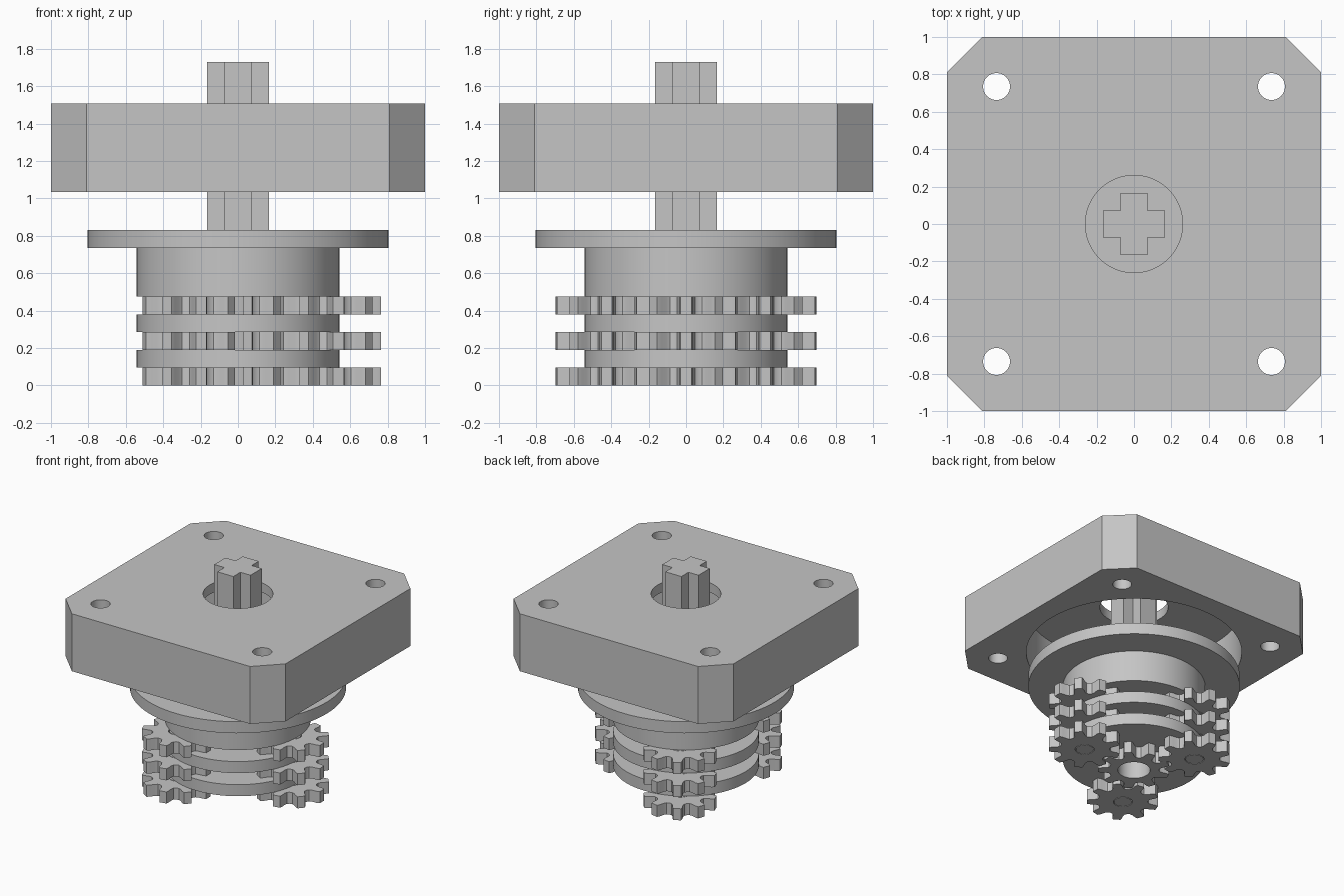
import bpy, bmesh
from math import sin, cos, pi, radians

cube = bpy.data.objects.get("Cube")
if cube:
    bpy.data.objects.remove(cube, do_unlink=True)

grey = bpy.data.materials.new("machined_grey")
grey.use_nodes = True
COLOUR = (0.56, 0.56, 0.56, 1)
grey.diffuse_color = COLOUR
grey.node_tree.nodes["Principled BSDF"].inputs["Base Color"].default_value = COLOUR


def prism(name, outline, z0, z1, at=(0, 0)):
    """Extrude a flat outline from z0 up to z1."""
    bm = bmesh.new()
    base = bm.faces.new([bm.verts.new((x + at[0], y + at[1], z0)) for x, y in outline])
    top = bmesh.ops.extrude_face_region(bm, geom=[base])["geom"]
    verts = [v for v in top if isinstance(v, bmesh.types.BMVert)]
    bmesh.ops.translate(bm, verts=verts, vec=(0, 0, z1 - z0))
    bmesh.ops.recalc_face_normals(bm, faces=bm.faces[:])
    mesh = bpy.data.meshes.new(name)
    bm.to_mesh(mesh)
    bm.free()
    obj = bpy.data.objects.new(name, mesh)
    bpy.context.collection.objects.link(obj)
    mesh.materials.append(grey)
    return obj


def circle(r, n=96):
    return [(r * cos(2 * pi * i / n), r * sin(2 * pi * i / n)) for i in range(n)]


def select(obj):
    bpy.ops.object.select_all(action='DESELECT')
    obj.select_set(True)
    bpy.context.view_layer.objects.active = obj


def smooth(obj):
    select(obj)
    bpy.ops.object.shade_smooth_by_angle(angle=radians(30))


def drill(obj, r, z0, z1, at=(0, 0), n=96):
    """Cut a round hole and discard the cutter."""
    cutter = prism("cutter", circle(r, n), z0, z1, at)
    cutter.hide_render = True
    mod = obj.modifiers.new("hole", 'BOOLEAN')
    mod.operation = 'DIFFERENCE'
    mod.solver = 'EXACT'
    mod.object = cutter
    select(obj)
    bpy.ops.object.modifier_apply(modifier=mod.name)
    bpy.data.objects.remove(cutter, do_unlink=True)


# Gear outline: one tooth and valley (degrees, radius), repeated
TEETH = 9
TOOTH = [(-6, .275), (6, .275), (8.5, .25), (10.5, .215), (14, .196),
         (20, .19), (26, .196), (29.5, .215), (31.5, .25)]
STEP = 360 / TEETH
GEAR = [(r * cos(radians(a + k * STEP)), r * sin(radians(a + k * STEP)))
        for k in range(TEETH) for a, r in TOOTH]

# Three gear stages, each with a sun, three planets and a carrier above
ORBIT = 0.49
THICK = 0.095
for stage in range(3):
    z = stage * 2 * THICK
    label = f"stage_{stage + 1}"
    last = stage == 2
    sun = prism(label + "_sun_gear", GEAR, z, z + THICK)
    top = 0.735 if last else z + 2 * THICK
    carrier = prism(label + "_carrier", circle(0.542), z + THICK, top)
    if stage == 0:
        drill(sun, 0.123, -0.1, 0.3, n=48)
        drill(carrier, 0.123, 0, 0.3, n=48)
    smooth(sun)
    smooth(carrier)
    for k in range(3):
        a = 2 * pi * k / 3
        at = (ORBIT * cos(a), ORBIT * sin(a))
        planet = prism(f"{label}_planet_gear_{k + 1}", GEAR, z, z + THICK, at)
        drill(planet, 0.073, z - 0.1, z + 0.2, at, 40)
        smooth(planet)
        smooth(prism(f"{label}_planet_pin_{k + 1}", circle(0.068, 40), z, z + THICK, at))

# Output flange and cross-shaped shaft
smooth(prism("output_flange", circle(0.805), 0.735, 0.83))
L, W = 0.165, 0.073
arm = [(L, -W), (L, W), (W, W)]
cross = []
for k in range(4):
    c, s = round(cos(k * pi / 2)), round(sin(k * pi / 2))
    cross += [(x * c - y * s, x * s + y * c) for x, y in arm]
prism("cross_shaft", cross, 0.83, 1.73)

# Square housing with chamfered corners, wide bore and bolt holes
C = 0.81
plate = [(1, -C), (1, C), (C, 1), (-C, 1), (-1, C), (-1, -C), (-C, -1), (C, -1)]
Z0, Z1 = 1.035, 1.507
housing = prism("housing", plate, Z0, Z1)
drill(housing, 0.82, Z0 - 0.1, 1.43)
drill(housing, 0.26, Z0, Z1 + 0.1)
for sx in (-1, 1):
    for sy in (-1, 1):
        drill(housing, 0.072, Z0 - 0.1, Z1 + 0.1, (sx * 0.735, sy * 0.735), 40)
smooth(housing)
